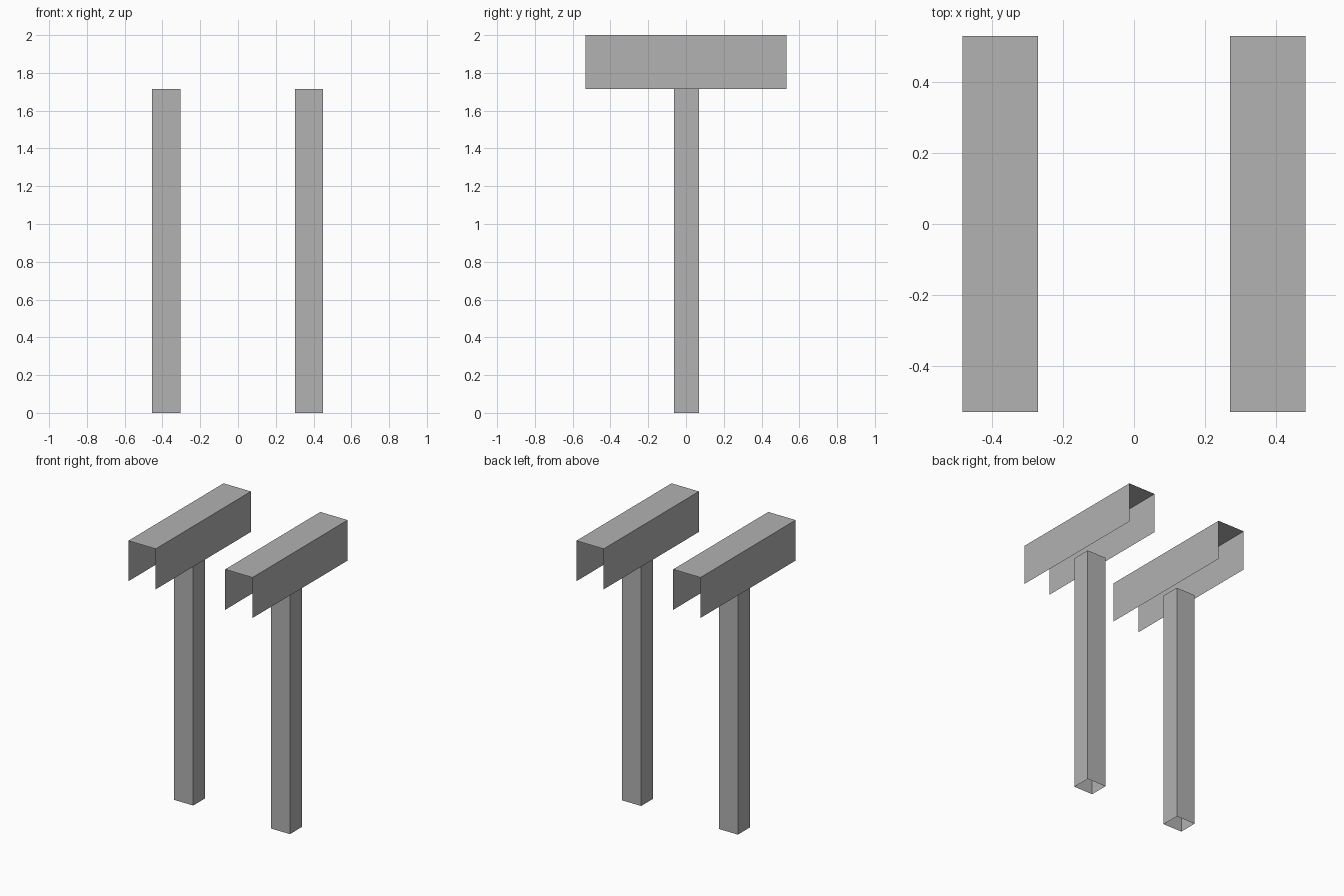
import bpy
import bmesh
from mathutils import Vector

cube = bpy.data.objects.get("Cube")
if cube:
    bpy.data.objects.remove(cube, do_unlink=True)

grey = bpy.data.materials.new("plain grey")
grey.use_nodes = True
colour = (0.445, 0.445, 0.445, 1)
grey.diffuse_color = colour
grey.node_tree.nodes["Principled BSDF"].inputs["Base Color"].default_value = colour


def sheet(name, path, sweep, location, closed=False):
    """Sweep a path of points into a thin-walled sheet with open ends."""
    bm = bmesh.new()
    near = [bm.verts.new(p) for p in path]
    far = [bm.verts.new(Vector(p) + Vector(sweep)) for p in path]
    count = len(path)
    for i in range(count if closed else count - 1):
        j = (i + 1) % count
        bm.faces.new((near[i], near[j], far[j], far[i]))
    mesh = bpy.data.meshes.new(name)
    bm.to_mesh(mesh)
    bm.free()
    mesh.materials.append(grey)
    obj = bpy.data.objects.new(name, mesh)
    obj.location = location
    bpy.context.collection.objects.link(obj)
    return obj


POST_HEIGHT, TOP = 1.714, 2.0
POST_X, POST_Y = 0.075, 0.067
BEAM_X, BEAM_Y = 0.107, 0.531

for side, x in (("left", 0.378), ("right", -0.378)):
    # Hollow square post, open at the foot
    sheet(side + "_post",
          [(-POST_X, -POST_Y, 0), (POST_X, -POST_Y, 0),
           (POST_X, POST_Y, 0), (-POST_X, POST_Y, 0)],
          (0, 0, POST_HEIGHT), (x - 0.002, 0.003, 0), closed=True)
    # Downward-facing channel beam, open below and at both ends
    drop = POST_HEIGHT - TOP
    sheet(side + "_channel_beam",
          [(-BEAM_X, -BEAM_Y, drop), (-BEAM_X, -BEAM_Y, 0),
           (BEAM_X, -BEAM_Y, 0), (BEAM_X, -BEAM_Y, drop)],
          (0, 2 * BEAM_Y, 0), (x, 0, TOP))
